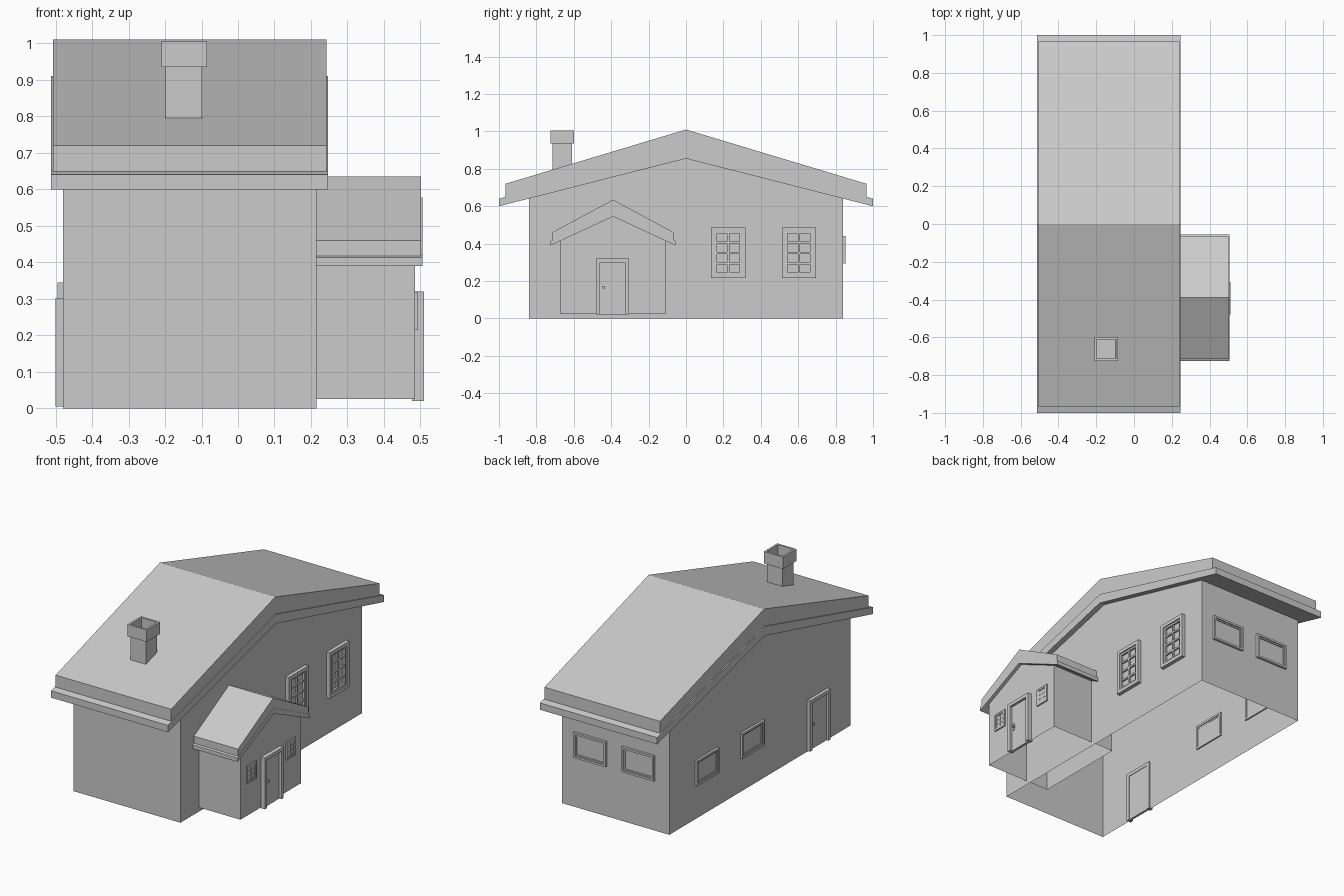
import bpy, bmesh
from mathutils import Vector, Matrix

if "Cube" in bpy.data.objects:
    bpy.data.objects.remove(bpy.data.objects["Cube"])


def make_object(name, bm):
    bmesh.ops.recalc_face_normals(bm, faces=bm.faces)
    mesh = bpy.data.meshes.new(name)
    bm.to_mesh(mesh)
    bm.free()
    ob = bpy.data.objects.new(name, mesh)
    bpy.context.collection.objects.link(ob)
    return ob


def extrude_x(name, profile, x0, x1, open_bottom=False):
    """Extrude a closed (y, z) outline along x."""
    bm = bmesh.new()
    face = bm.faces.new([bm.verts.new((x0, y, z)) for y, z in profile])
    ext = bmesh.ops.extrude_face_region(bm, geom=[face])["geom"]
    moved = [v for v in ext if isinstance(v, bmesh.types.BMVert)]
    bmesh.ops.translate(bm, verts=moved, vec=(x1 - x0, 0, 0))
    if not all(f.is_valid for f in bm.faces) or len(bm.faces) < len(profile) + 2:
        bm.faces.new([v for v in bm.verts if v not in moved])
    bmesh.ops.recalc_face_normals(bm, faces=bm.faces)
    if open_bottom:
        low = min(z for _, z in profile) + 1e-5
        floor = [f for f in bm.faces if all(v.co.z < low for v in f.verts)]
        bmesh.ops.delete(bm, geom=floor, context='FACES_ONLY')
    return make_object(name, bm)


def chevron(name, cy, half, eave, ridge, x0, x1):
    """Gable roof layer: eave and ridge are (bottom, top) heights."""
    extrude_x(name, [(cy - half, eave[0]), (cy - half, eave[1]), (cy, ridge[1]),
                     (cy + half, eave[1]), (cy + half, eave[0]), (cy, ridge[0])], x0, x1)


def add_box(bm, lo, hi):
    lo, hi = Vector(lo), Vector(hi)
    bmesh.ops.create_cube(bm, size=1, matrix=Matrix.Translation((lo + hi) / 2)
                          @ Matrix.Diagonal((*(hi - lo), 1)))


def add_ring(bm, w, z0, z1, t, d0, d1):
    """Rectangular frame: x is across, y is depth, z is up."""
    add_box(bm, (-w, d0, z0), (-w + t, d1, z1))
    add_box(bm, (w - t, d0, z0), (w, d1, z1))
    add_box(bm, (-w + t, d0, z0), (w - t, d1, z0 + t))
    add_box(bm, (-w + t, d0, z1 - t), (w - t, d1, z1))


def place(name, bm, wall, pos):
    """Turn a part built facing local +y onto the named wall."""
    ob = make_object(name, bm)
    ang = {"back": 0, "left": 1.5707963, "right": -1.5707963}[wall]
    ob.data.transform(Matrix.Translation(pos) @ Matrix.Rotation(ang, 4, 'Z'))
    return ob


def plain_window(name, wall, pos):
    bm = bmesh.new()
    add_ring(bm, .105, -.074, .074, .012, -.008, .014)
    add_ring(bm, .093, -.062, .062, .008, -.004, .008)
    add_box(bm, (-.093, -.003, -.062), (.093, .003, .062))
    place(name, bm, wall, pos)


def paned_window(name, pos, w, h, frame, bar, rows, depth):
    bm = bmesh.new()
    add_ring(bm, w, -h, h, frame, -.008, depth)
    iw, ih = w - frame, h - frame
    add_ring(bm, iw, -ih, ih, bar, -.005, depth * .7)
    add_box(bm, (-iw, -.003, -ih), (iw, .003, ih))
    add_box(bm, (-bar / 2, 0, -ih), (bar / 2, depth * .6, ih))
    for i in range(1, rows):
        z = -ih + 2 * ih * i / rows
        add_box(bm, (-iw, 0, z - bar / 2), (iw, depth * .6, z + bar / 2))
    place(name, bm, "right", pos)


def door(name, wall, pos, w, h, depth):
    bm = bmesh.new()
    t = .02
    for s in (-1, 1):
        a, b = sorted((s * w, s * (w - t)))
        add_box(bm, (a, -.008, 0), (b, depth, h))
    add_box(bm, (-w + t, -.008, h - t), (w - t, depth, h))
    add_box(bm, (-w + t, -.005, 0), (w - t, depth * .4, h - t))
    # handle plate and knob
    add_box(bm, (w - .042, 0, h * .42), (w - .03, depth * .55, h * .56))
    add_box(bm, (w - .046, 0, h * .47), (w - .034, depth * .95, h * .51))
    place(name, bm, wall, pos)


# Walls (single-skin, open underneath)
extrude_x("house_walls", [(-.84, 0), (-.84, .643), (0, .858), (.84, .643), (.84, 0)],
          -.48, .215, True)
extrude_x("porch_walls", [(-.67, .025), (-.67, .418), (-.39, .548), (-.11, .418), (-.11, .025)],
          .065, .485, True)

# Roofs: trim layer below, covering layer above
chevron("roof_trim", 0, 1.0, (.60, .64), (.855, .91), -.513, .247)
chevron("roof_cover", 0, .965, (.645, .72), (.905, 1.01), -.507, .242)
chevron("porch_roof_trim", -.39, .335, (.39, .413), (.545, .577), .06, .505)
chevron("porch_roof_cover", -.39, .325, (.417, .46), (.573, .635), .06, .501)

# Chimney with hollow cap
bm = bmesh.new()
add_box(bm, (-.198, -.713, .76), (-.098, -.61, .937))
make_object("chimney_shaft", bm)
bm = bmesh.new()
add_ring(bm, .0625, -.0625, .0625, .012, -.035, .035)
bm.transform(Matrix.Translation((-.147, -.662, .97)) @ Matrix.Rotation(1.5707963, 4, 'X'))
make_object("chimney_cap", bm)

# Windows
for i, y in enumerate((.226, .603)):
    paned_window(f"side_window_{i + 1}", (.215, y, .35), .091, .135, .021, .011, 4, .022)
for i, y in enumerate((-.572, -.208)):
    paned_window(f"porch_window_{i + 1}", (.485, y, .267), .043, .052, .01, .006, 3, .008)
for i, x in enumerate((.03, -.283)):
    plain_window(f"back_window_{i + 1}", "back", (x, .84, .367))
for i, y in enumerate((.498, .078)):
    plain_window(f"left_window_{i + 1}", "left", (-.48, y, .271))

# Doors
door("front_door", "right", (.485, -.393, .02), .087, .30, .025)
door("side_door", "left", (-.48, -.53, .005), .095, .297, .02)
